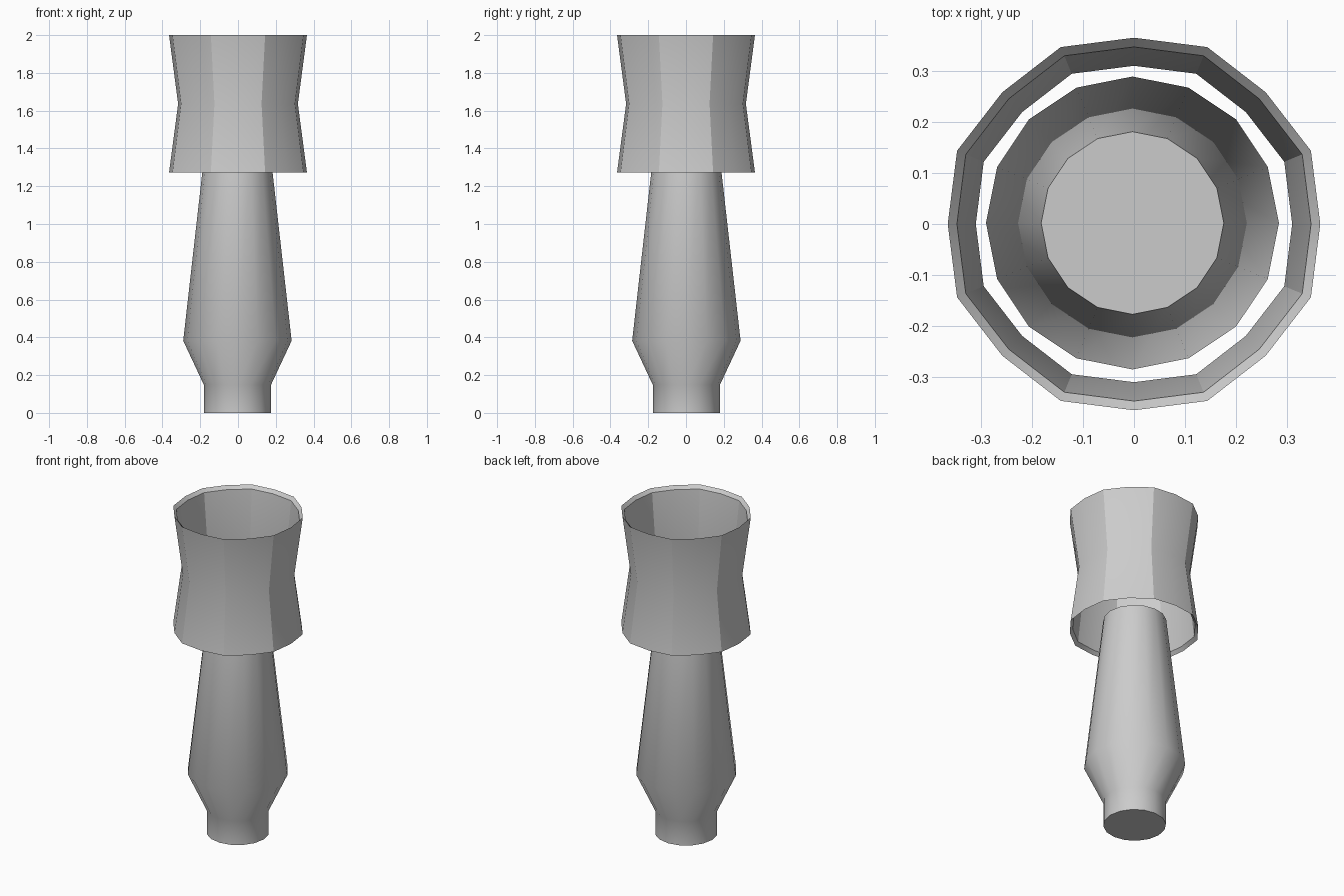
import bpy, bmesh, math

if "Cube" in bpy.data.objects:
    bpy.data.objects.remove(bpy.data.objects["Cube"])

SIDES = 16


def lathe(name, profile, angle, odd=1.0, centre=(0, 0), closed=False):
    """Spin (radius, z) points into rings; odd-numbered corners are scaled by 'odd'."""
    bm = bmesh.new()
    rings = []
    for r, z in profile:
        ring = []
        for i in range(SIDES):
            a = 2 * math.pi * i / SIDES
            k = r * (odd if i % 2 else 1.0)
            ring.append(bm.verts.new((centre[0] + k * math.cos(a),
                                      centre[1] + k * math.sin(a), z)))
        rings.append(ring)
    pairs = list(zip(rings, rings[1:]))
    if closed:
        pairs.append((rings[-1], rings[0]))
    else:
        bm.faces.new(rings[0])
        bm.faces.new(rings[-1])
    for a, b in pairs:
        for i in range(SIDES):
            j = (i + 1) % SIDES
            bm.faces.new((a[i], a[j], b[j], b[i]))
    bmesh.ops.recalc_face_normals(bm, faces=bm.faces[:])
    mesh = bpy.data.meshes.new(name)
    bm.to_mesh(mesh)
    bm.free()
    obj = bpy.data.objects.new(name, mesh)
    bpy.context.collection.objects.link(obj)
    bpy.ops.object.select_all(action='DESELECT')
    obj.select_set(True)
    bpy.context.view_layer.objects.active = obj
    bpy.ops.object.shade_smooth_by_angle(angle=math.radians(angle))
    return obj


# Solid tapered core with a narrow foot
lathe("tapered_core",
      [(0.178, 0), (0.178, 0.149), (0.287, 0.382), (0.179, 1.335)],
      angle=36, centre=(-0.003, 0.002))

# Thin waisted sleeve, open at both ends, lips sloping inwards
lathe("waisted_sleeve",
      [(0.365, 1.273), (0.317, 1.636), (0.365, 2.0),
       (0.347, 1.98), (0.310, 1.636), (0.347, 1.293)],
      angle=25, odd=1.028, closed=True)
